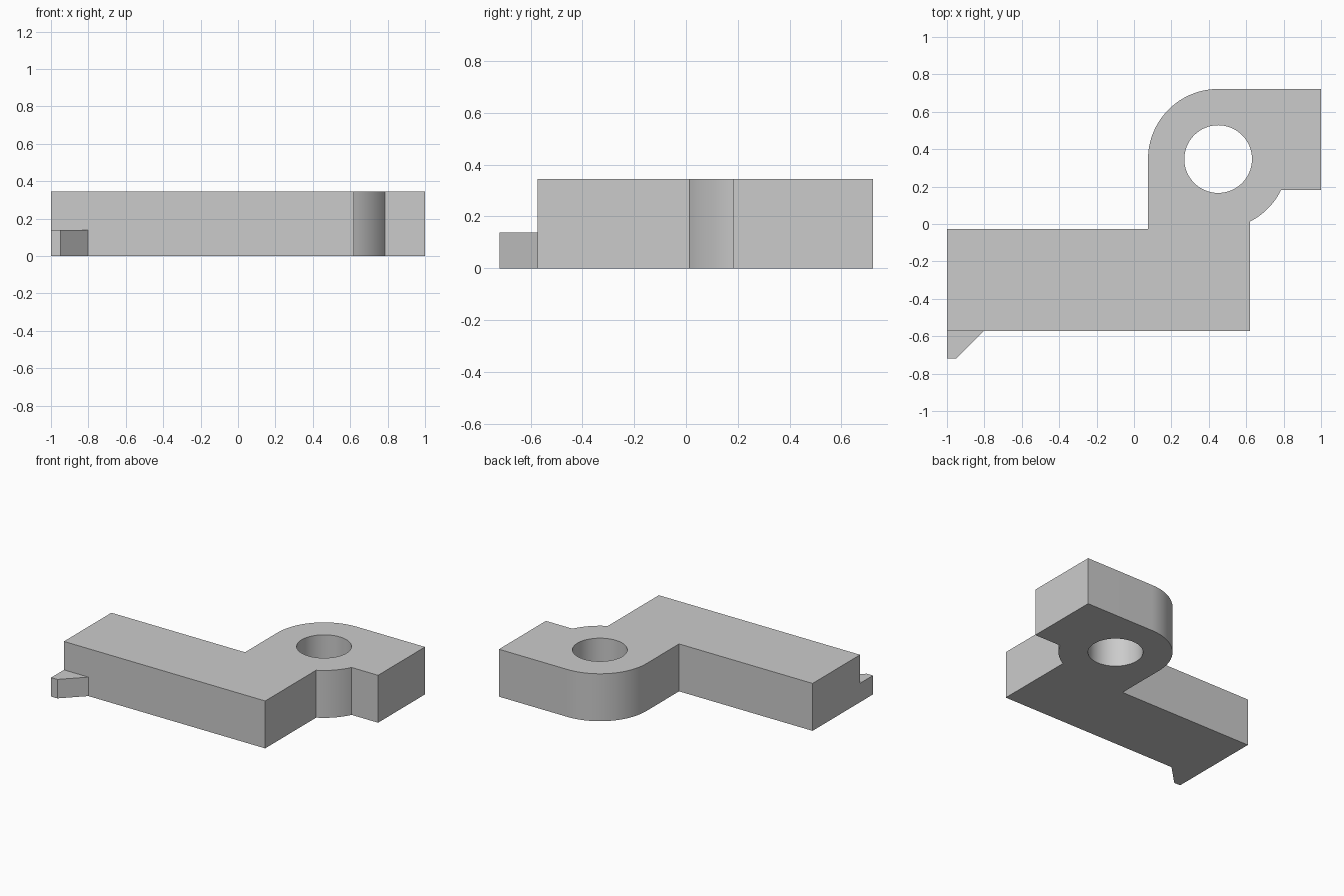
import bpy
import bmesh
from math import acos, asin, cos, pi, sin

cube = bpy.data.objects.get("Cube")
if cube:
    bpy.data.objects.remove(cube, do_unlink=True)

grey = bpy.data.materials.new("plain grey")
grey.diffuse_color = (0.6, 0.6, 0.6, 1)
grey.use_nodes = True
grey.node_tree.nodes["Principled BSDF"].inputs["Base Color"].default_value = (0.6, 0.6, 0.6, 1)


def arc(centre, radius, start, end, steps):
    angles = [start + (end - start) * i / steps for i in range(steps + 1)]
    return [(centre[0] + radius * cos(a), centre[1] + radius * sin(a)) for a in angles]


def prism(name, loops, height):
    """Upright solid from closed outlines; further loops become through holes."""
    bm = bmesh.new()
    caps = {0: [], height: []}
    for loop in loops:
        rings = []
        for z in caps:
            ring = [bm.verts.new((x, y, z)) for x, y in loop]
            caps[z] += [bm.edges.new((v, ring[i - 1])) for i, v in enumerate(ring)]
            rings.append(ring)
        low, high = rings
        for i in range(len(loop)):
            bm.faces.new((low[i - 1], low[i], high[i], high[i - 1]))
    for edges in caps.values():
        bmesh.ops.triangle_fill(bm, edges=edges, use_beauty=True, normal=(0, 0, 1))
    bmesh.ops.recalc_face_normals(bm, faces=bm.faces)
    mesh = bpy.data.meshes.new(name)
    bm.to_mesh(mesh)
    bm.free()
    mesh.materials.append(grey)
    obj = bpy.data.objects.new(name, mesh)
    bpy.context.collection.objects.link(obj)
    bpy.ops.object.select_all(action="DESELECT")
    obj.select_set(True)
    bpy.context.view_layer.objects.active = obj
    bpy.ops.object.shade_smooth_by_angle(angle=pi / 6)
    return obj


# Bracket: long arm, rounded boss and short arm in one outline
hub = (0.45, 0.347)
boss = 0.375
front, back, arm_back = -0.573, hub[1] + boss, -0.027
arm_end, notch_y = 0.62, 0.182
notch_start = -acos((arm_end - hub[0]) / boss)
notch_end = asin((notch_y - hub[1]) / boss)
outline = [(-1, front), (arm_end, front)]
outline += arc(hub, boss, notch_start, notch_end, 12)
outline += [(1, notch_y), (1, back)]
outline += arc(hub, boss, pi / 2, pi, 24)
outline += [(hub[0] - boss, arm_back), (-1, arm_back)]
bore = arc(hub, 0.181, 0, 2 * pi, 64)[:-1]
prism("bracket_body", [outline, bore], 0.345)

# Low tapered tab at the end of the long arm
tab = [(-1, front), (-1, -0.72), (-0.95, -0.72), (-0.803, front)]
prism("locating_tab", [tab], 0.138)
